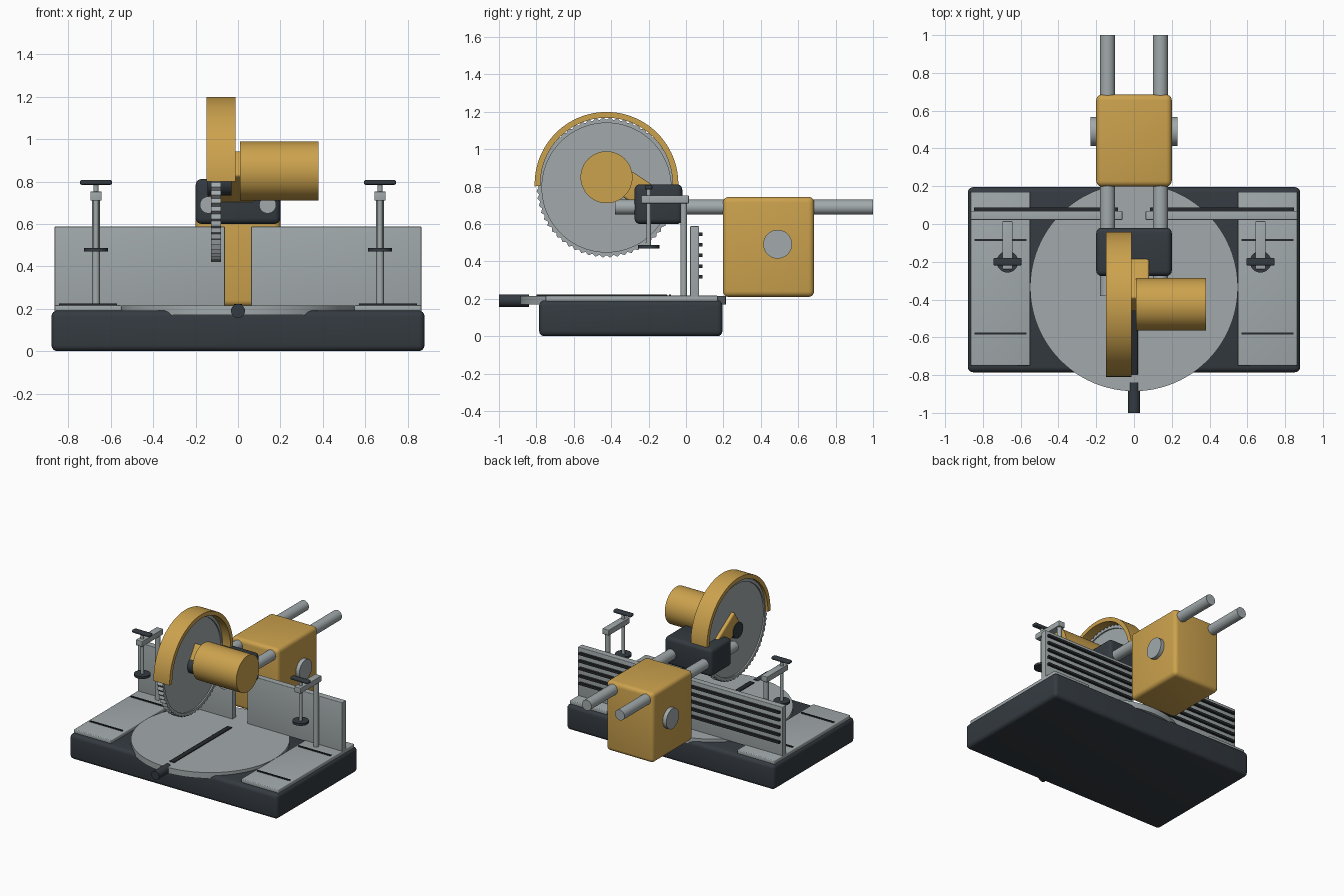
import bpy, bmesh
from math import cos, sin, pi, radians
from mathutils import Matrix, Vector

cube = bpy.data.objects.get("Cube")
if cube:
    bpy.data.objects.remove(cube, do_unlink=True)


def material(name, rgb):
    m = bpy.data.materials.new(name)
    m.use_nodes = True
    m.diffuse_color = (*rgb, 1)
    m.node_tree.nodes["Principled BSDF"].inputs["Base Color"].default_value = (*rgb, 1)
    return m


GOLD = material("golden yellow", (0.60, 0.36, 0.075))
STEEL = material("steel grey", (0.36, 0.40, 0.41))
DARK = material("charcoal", (0.034, 0.043, 0.052))
BLACK = material("near black", (0.02, 0.022, 0.025))


def finish(bm, name, mat, bevel=0, smooth=True):
    if bevel:
        bmesh.ops.bevel(bm, geom=bm.edges[:], offset=bevel, segments=4,
                        profile=0.5, affect='EDGES')
    bmesh.ops.recalc_face_normals(bm, faces=bm.faces[:])
    mesh = bpy.data.meshes.new(name)
    bm.to_mesh(mesh)
    bm.free()
    mesh.materials.append(mat)
    ob = bpy.data.objects.new(name, mesh)
    bpy.context.collection.objects.link(ob)
    if smooth:
        bpy.ops.object.select_all(action='DESELECT')
        ob.select_set(True)
        bpy.context.view_layer.objects.active = ob
        bpy.ops.object.shade_smooth_by_angle(angle=radians(35))
    return ob


def box(name, mat, x, y, z, bevel=0, tilt=0):
    """Box from x, y and z ranges, tilted about its own x axis."""
    lo, hi = Vector((x[0], y[0], z[0])), Vector((x[1], y[1], z[1]))
    bm = bmesh.new()
    m = (Matrix.Translation((lo + hi) / 2) @ Matrix.Rotation(tilt, 4, 'X')
         @ Matrix.Diagonal((*(hi - lo), 1)))
    bmesh.ops.create_cube(bm, size=1, matrix=m)
    return finish(bm, name, mat, bevel, bevel > 0)


def rod(name, mat, a, b, r, sides=32):
    """Cylinder between two points."""
    a, b = Vector(a), Vector(b)
    bm = bmesh.new()
    turn = (b - a).to_track_quat('Z', 'Y').to_matrix().to_4x4()
    bmesh.ops.create_cone(bm, cap_ends=True, segments=sides, radius1=r, radius2=r,
                          depth=(b - a).length,
                          matrix=Matrix.Translation((a + b) / 2) @ turn)
    return finish(bm, name, mat)


def band(name, mat, outer, inner, x, centre, closed):
    """Ring or arc in the y-z plane from (angle, radius) pairs."""
    bm = bmesh.new()
    rings = []
    for (a, ro), (_, ri) in zip(outer, inner):
        rings.append([bm.verts.new((px, centre[0] + r * cos(a), centre[1] + r * sin(a)))
                      for px, r in ((x[0], ro), (x[1], ro), (x[1], ri), (x[0], ri))])
    n = len(rings)
    for i in range(n if closed else n - 1):
        p, q = rings[i], rings[(i + 1) % n]
        for k in range(4):
            j = (k + 1) % 4
            bm.faces.new((p[k], p[j], q[j], q[k]))
    if not closed:
        bm.faces.new(rings[0])
        bm.faces.new(rings[-1])
    return finish(bm, name, mat)


# Base, turntable and front handle
box("base", DARK, (-0.88, 0.88), (-0.785, 0.195), (0, 0.192), 0.028)
rod("turntable", STEEL, (0, -0.335, 0.17), (0, -0.335, 0.215), 0.55, 96)
box("kerf_slot", BLACK, (-0.02, 0.02), (-0.8, -0.1), (0.214, 0.222), 0.003)
rod("table_handle", DARK, (0, -1, 0.19), (0, -0.84, 0.19), 0.033, 24)

# Wings, fences and clamps, repeated on both sides
for side, s in (("left", 1), ("right", -1)):
    def span(a, b):
        return tuple(sorted((s * a, s * b)))

    box(side + "_wing_plate", STEEL, span(0.55, 0.865), (-0.75, 0.17), (0.185, 0.217), 0.006)
    for i, y in enumerate((-0.085, -0.58)):
        box(f"{side}_wing_slot_{i}", BLACK, span(0.57, 0.845),
            (y - 0.006, y + 0.006), (0.216, 0.224))
    box(side + "_fence", STEEL, span(0.062, 0.865), (0.022, 0.07), (0.21, 0.588), 0.004)
    for i in range(5):
        z = 0.318 + i * 0.057
        box(f"{side}_fence_rib_{i}", BLACK, span(0.085, 0.847),
            (0.068, 0.088), (z - 0.009, z + 0.009))

    cx, sy = s * 0.67, -0.2
    rod(side + "_clamp_post", STEEL, (cx, -0.012, 0.2), (cx, -0.012, 0.72), 0.018, 20)
    box(side + "_clamp_arm", STEEL, (cx - 0.027, cx + 0.027), (-0.24, 0.015),
        (0.71, 0.753), 0.004)
    rod(side + "_clamp_screw", STEEL, (cx, sy, 0.48), (cx, sy, 0.79), 0.012, 16)
    rod(side + "_clamp_foot", DARK, (cx, sy, 0.47), (cx, sy, 0.487), 0.057, 28)
    box(side + "_clamp_grip", DARK, (cx - 0.075, cx + 0.075), (sy - 0.02, sy + 0.02),
        (0.785, 0.808), 0.008)

    # Slide rail on this side
    rod(side + "_slide_rail", STEEL, (s * 0.14, -0.38, 0.69), (s * 0.14, 1, 0.69), 0.04)

# Rear carriage with its pivot
box("rear_carriage", GOLD, (-0.2, 0.2), (0.198, 0.685), (0.21, 0.745), 0.03)
rod("pivot_pin", STEEL, (-0.23, 0.49, 0.492), (0.23, 0.49, 0.492), 0.077, 40)

# Saw head, arm and motor
box("head_block", DARK, (-0.2, 0.2), (-0.275, -0.02), (0.6, 0.812), 0.028)
box("head_arm", GOLD, (-0.14, 0.08), (-0.448, -0.198), (0.749, 0.889), 0.012, radians(-33))
rod("motor", GOLD, (0.01, -0.425, 0.85), (0.38, -0.425, 0.85), 0.139, 48)

# Toothed blade and hub
hub = (-0.425, 0.795)
teeth = 60
outer = [(pi * i / teeth, 0.375 if i % 2 else 0.362) for i in range(2 * teeth)]
inner = [(a, 0.345) for a, _ in outer]
band("blade_teeth", STEEL, outer, inner, (-0.127, -0.08), hub, True)
rod("blade_disc", STEEL, (-0.116, *hub), (-0.09, *hub), 0.35, 96)
rod("blade_hub", DARK, (-0.145, *hub), (-0.03, *hub), 0.06, 32)

# Arched blade guard
angles = [radians(-2 + 184 * i / 48) for i in range(49)]
band("blade_guard", GOLD, [(a, 0.384) for a in angles], [(a, 0.353) for a in angles],
     (-0.148, -0.012), (-0.425, 0.815), False)
